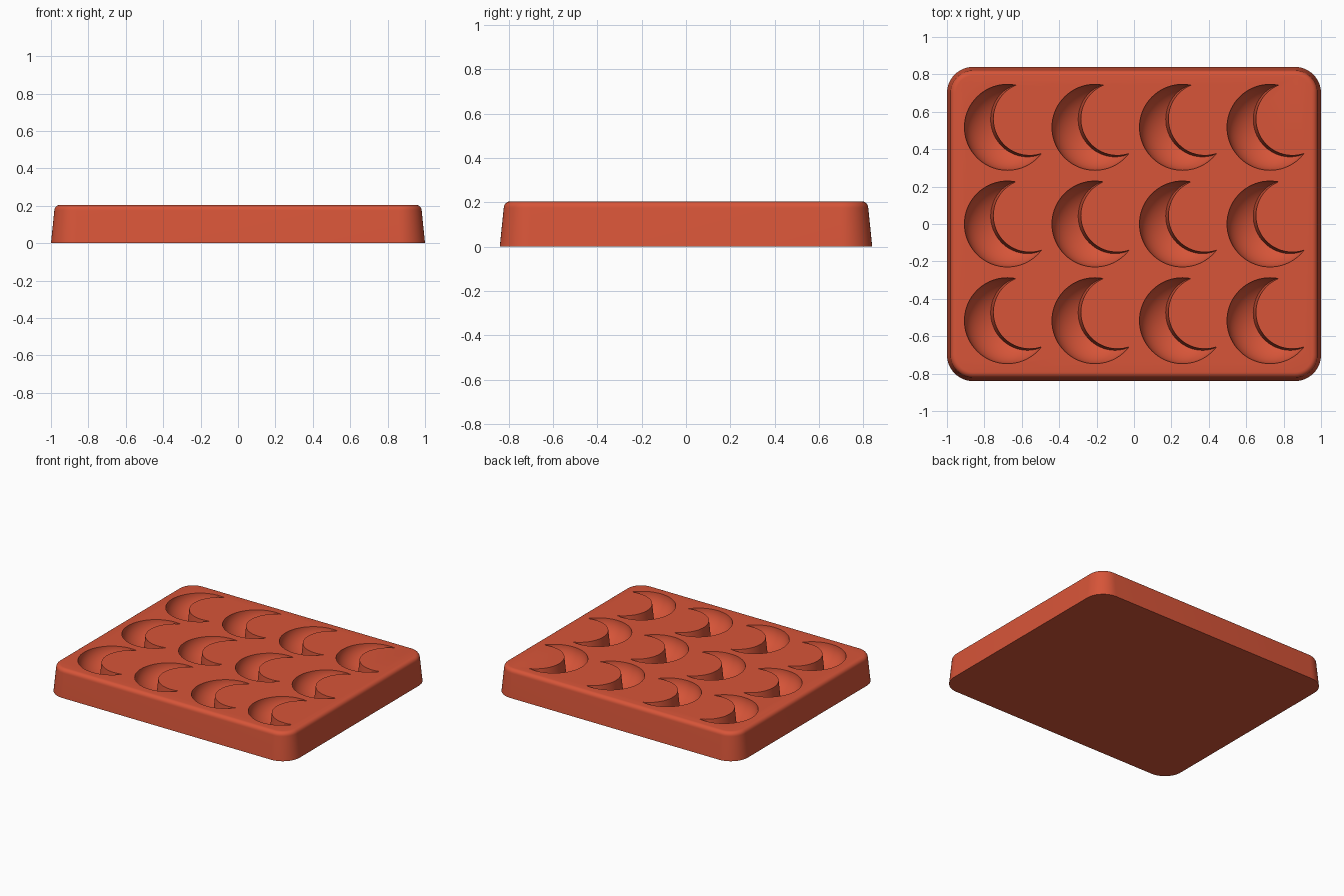
import bpy, bmesh
from math import sin, cos, pi, radians

cube = bpy.data.objects.get("Cube")
if cube:
    bpy.data.objects.remove(cube, do_unlink=True)

# Single flat colour
red = bpy.data.materials.new("terracotta_red")
red.use_nodes = True
colour = (0.68, 0.09, 0.04, 1)
red.diffuse_color = colour
red.node_tree.nodes["Principled BSDF"].inputs["Base Color"].default_value = colour

HALF_X, HALF_Y, HEIGHT = 1.0, 0.84, 0.205
CORNER, FILLET, DRAFT = 0.14, 0.03, 0.018


def rounded_ring(bm, inset, z, steps=12):
    """Rounded rectangle of vertices, inset from the base outline."""
    r = CORNER - inset
    verts = []
    for quarter, (sx, sy) in enumerate([(1, 1), (-1, 1), (-1, -1), (1, -1)]):
        for i in range(steps + 1):
            a = (quarter + i / steps) * pi / 2
            verts.append(bm.verts.new((sx * (HALF_X - CORNER) + r * cos(a),
                                       sy * (HALF_Y - CORNER) + r * sin(a), z)))
    return verts


def apply_modifiers(obj):
    bpy.context.view_layer.objects.active = obj
    for m in list(obj.modifiers):
        bpy.ops.object.modifier_apply(modifier=m.name)


def cut(obj, tool):
    m = obj.modifiers.new("cut", "BOOLEAN")
    m.operation, m.solver, m.object = "DIFFERENCE", "EXACT", tool


# Tray block: drafted sides, rounded corners and filleted top edge
bm = bmesh.new()
levels = [(0, 0)]
for i in range(7):
    a = i / 6 * pi / 2
    levels.append((DRAFT + FILLET * (1 - cos(a)), HEIGHT - FILLET * (1 - sin(a))))
rings = [rounded_ring(bm, inset, z) for inset, z in levels]
for low, high in zip(rings, rings[1:]):
    for i in range(len(low)):
        j = (i + 1) % len(low)
        bm.faces.new((low[i], low[j], high[j], high[i]))
bm.faces.new(rings[0][::-1])
bm.faces.new(rings[-1])
mesh = bpy.data.meshes.new("mould_tray")
bm.to_mesh(mesh)
bm.free()
tray = bpy.data.objects.new("mould_tray", mesh)
bpy.context.collection.objects.link(tray)
mesh.materials.append(red)

# Crescent cutter: a bowl with a drafted round peg taken out of it
bpy.ops.mesh.primitive_uv_sphere_add(segments=72, ring_count=36, location=(-0.677, -0.517, HEIGHT + 0.004))
bowl = bpy.context.object
bowl.name = "crescent_cutter"
bowl.scale = (0.23, 0.23, 0.165)
bpy.ops.object.transform_apply(location=False, rotation=False, scale=True)
bowl.data.materials.append(red)

bpy.ops.mesh.primitive_cone_add(vertices=72, radius1=0.215, radius2=0.175, depth=0.4,
                                location=(-0.557, -0.472, HEIGHT))
peg = bpy.context.object
peg.name = "peg_cutter"
peg.data.materials.append(red)
cut(bowl, peg)

# Repeat the crescent in four columns and three rows
for count, offset in ((4, (0.468, 0, 0)), (3, (0, 0.517, 0))):
    arr = bowl.modifiers.new("grid", "ARRAY")
    arr.count = count
    arr.use_relative_offset = False
    arr.use_constant_offset = True
    arr.constant_offset_displace = offset
apply_modifiers(bowl)

# Carve the pockets and remove the helpers
cut(tray, bowl)
apply_modifiers(tray)
for helper in (bowl, peg):
    bpy.data.objects.remove(helper, do_unlink=True)

bpy.ops.object.select_all(action="DESELECT")
tray.select_set(True)
bpy.context.view_layer.objects.active = tray
bpy.ops.object.shade_smooth_by_angle(angle=radians(35))
